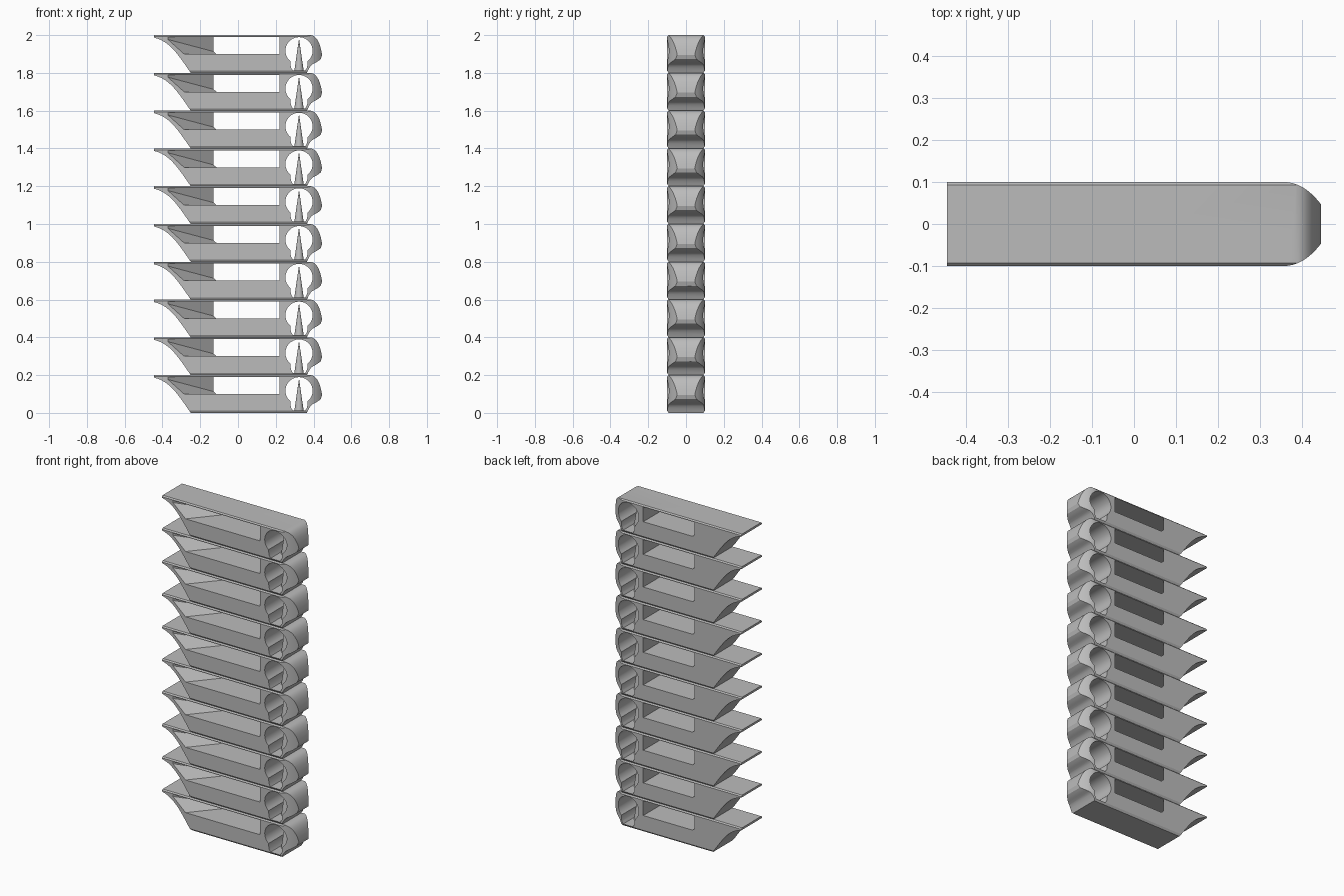
import bpy
import bmesh
import math
from mathutils import Vector
from mathutils.geometry import interpolate_bezier

cube = bpy.data.objects.get("Cube")
if cube:
    bpy.data.objects.remove(cube, do_unlink=True)

GREY = (0.5, 0.5, 0.5, 1.0)
grey = bpy.data.materials.new("plain grey")
grey.use_nodes = True
grey.diffuse_color = GREY
grey.node_tree.nodes["Principled BSDF"].inputs["Base Color"].default_value = GREY

FLOORS = 10
STEP = 0.2


def add_object(name, bm):
    bmesh.ops.recalc_face_normals(bm, faces=bm.faces)
    mesh = bpy.data.meshes.new(name)
    bm.to_mesh(mesh)
    bm.free()
    mesh.materials.append(grey)
    obj = bpy.data.objects.new(name, mesh)
    bpy.context.collection.objects.link(obj)
    return obj


def extrude(name, points, place, low, high):
    """Extrude a flat outline; place(a, b, depth) gives the 3D position."""
    bm = bmesh.new()
    base = bm.faces.new([bm.verts.new(place(a, b, low)) for a, b in points])
    out = bmesh.ops.extrude_face_region(bm, geom=[base])
    shift = Vector(place(0, 0, high)) - Vector(place(0, 0, low))
    verts = [v for v in out["geom"] if isinstance(v, bmesh.types.BMVert)]
    bmesh.ops.translate(bm, vec=shift, verts=verts)
    return add_object(name, bm)


def bezier(a, b, c, d, count=12):
    return [(p.x, p.y) for p in interpolate_bezier(*[Vector(q) for q in (a, b, c, d)], count)]


def side(x, z, y):
    return (x, y, z)


def plan(x, y, z):
    return (x, y, z)


def section(y, z, x):
    return (x, y, z)


# Side outline: scooped overhang on one end, bulging nose on the other
overhang = bezier((-0.445, 0.187), (-0.36, 0.167), (-0.32, 0.1), (-0.25, 0))
neck = bezier((0.365, 0), (0.39, 0.06), (0.4, 0.04), (0.438, 0.073), 10)
nose = bezier((0.445, 0.095), (0.437, 0.15), (0.42, 0.195), (0.385, 0.2), 12)
outline = [(-0.445, 0.2)] + overhang + neck + nose
body = extrude("tower_floor", outline, side, -0.1, 0.1)

# Plan outline with the rounded nose
curve = bezier((0.355, 0.1), (0.39, 0.1), (0.42, 0.08), (0.446, 0.045), 14)
plan_points = [(-0.5, 0.1)] + curve + [(x, -y) for x, y in reversed(curve)] + [(-0.5, -0.1)]
plan_block = extrude("plan_cutter", plan_points, plan, -0.1, 0.3)

# Cross-section with bevelled long edges
corner = [(0.092, 0), (0.1, 0.012), (0.1, 0.193), (0.093, 0.2)]
ring = corner + [(-y, z) for y, z in reversed(corner)]
section_block = extrude("section_cutter", ring, section, -0.6, 0.6)

# Window that opens towards the front with a slanted side wall
bm = bmesh.new()
for x, z, y in [(-0.42, 0.19, -0.14), (-0.32, 0.1, -0.14), (0.22, 0.1, -0.14), (0.22, 0.19, -0.14),
                (-0.08, 0.19, 0.1), (-0.08, 0.1, 0.1), (-0.08, 0.19, 0.14), (-0.08, 0.1, 0.14),
                (0.22, 0.1, 0.14), (0.22, 0.19, 0.14)]:
    bm.verts.new((x, y, z))
bmesh.ops.convex_hull(bm, input=bm.verts)
window = add_object("window_cutter", bm)

# Round hole with a tapering foot
start, sweep = math.radians(-50), math.radians(280)
hole_points = [(0.323 + 0.072 * math.cos(start + sweep * i / 32),
                0.117 + 0.072 * math.sin(start + sweep * i / 32)) for i in range(33)]
hole_points += [(0.28, 0.03), (0.29, 0.012), (0.356, 0.012), (0.366, 0.03)]
hole = extrude("hole_cutter", hole_points, side, -0.2, 0.2)

for cutter, operation in ((plan_block, "INTERSECT"), (section_block, "INTERSECT"),
                          (window, "DIFFERENCE"), (hole, "DIFFERENCE")):
    mod = body.modifiers.new(cutter.name, "BOOLEAN")
    mod.operation = operation
    mod.solver = "EXACT"
    mod.object = cutter

# Bake the cut shape and drop the cutters
bpy.context.view_layer.update()
baked = bpy.data.meshes.new_from_object(body.evaluated_get(bpy.context.evaluated_depsgraph_get()))
body.modifiers.clear()
body.data = baked
for cutter in (plan_block, section_block, window, hole):
    bpy.data.objects.remove(cutter, do_unlink=True)

# Slim cone standing inside the hole
bm = bmesh.new()
bmesh.ops.create_cone(bm, cap_ends=True, segments=32, radius1=0.025, radius2=0.001, depth=0.165)
bmesh.ops.translate(bm, vec=(0.323, 0, 0.0925), verts=bm.verts)
cone = add_object("test_cone", bm)

for obj in (body, cone):
    bpy.ops.object.select_all(action="DESELECT")
    obj.select_set(True)
    bpy.context.view_layer.objects.active = obj
    bpy.ops.object.shade_smooth_by_angle(angle=math.radians(25))

# Stack the floors
for i in range(1, FLOORS):
    for part in (body, cone):
        copy = part.copy()
        copy.name = f"{part.name}_{i + 1}"
        copy.location.z = STEP * i
        bpy.context.collection.objects.link(copy)
